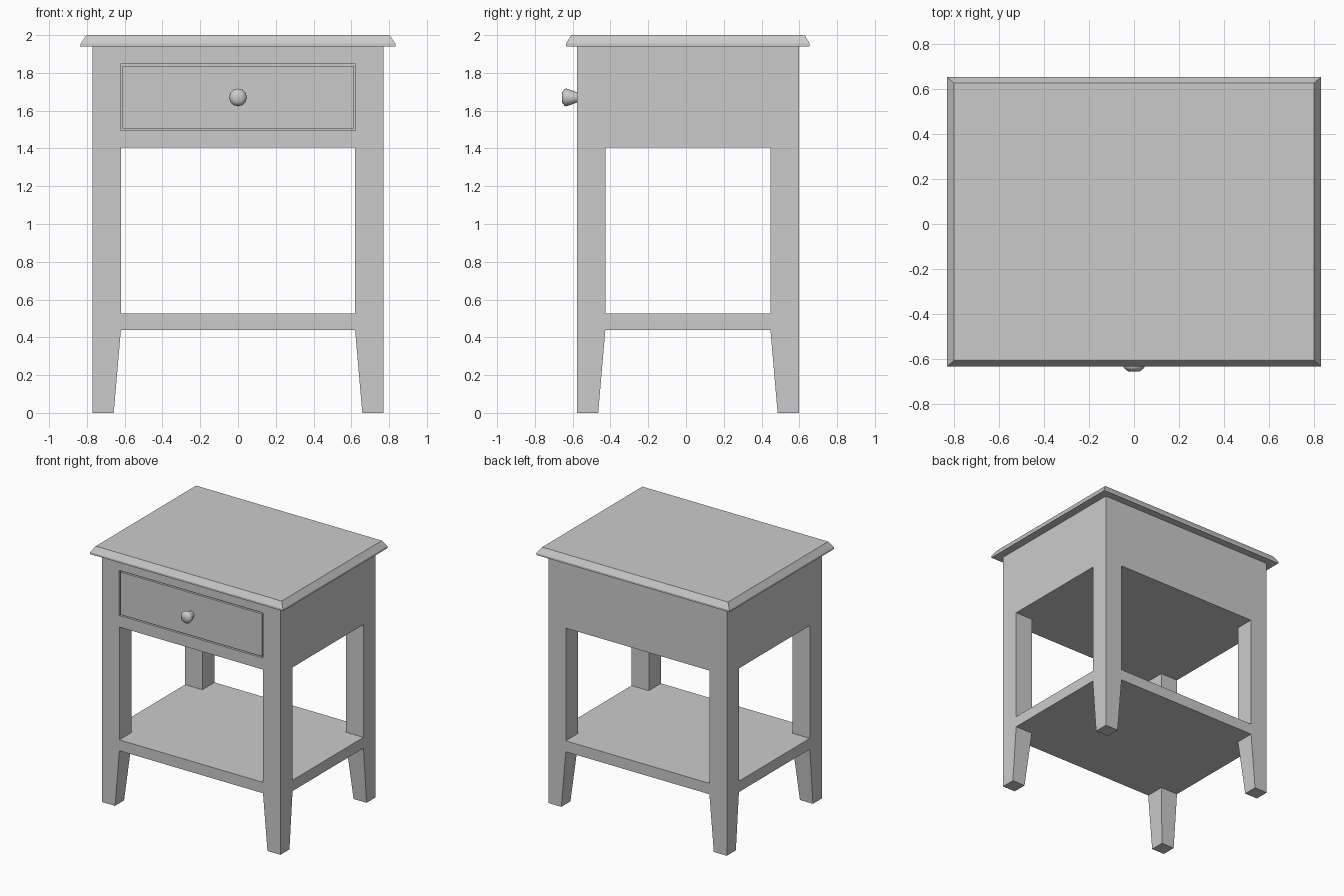
import bpy
import bmesh
import math
from mathutils import Matrix, Vector

if "Cube" in bpy.data.objects:
    bpy.data.objects.remove(bpy.data.objects["Cube"], do_unlink=True)

CY = 0.01                 # depth centre of the carcass
HX, HY = 0.77, 0.587      # carcass half width and half depth
FRONT = CY - HY
LEG, FOOT = 0.15, 0.112   # leg thickness above and at the floor

grey = bpy.data.materials.new("plain grey")
grey.use_nodes = True
grey.diffuse_color = (0.6, 0.6, 0.6, 1)
grey.node_tree.nodes["Principled BSDF"].inputs["Base Color"].default_value = (0.6, 0.6, 0.6, 1)


def finish(name, bm):
    bmesh.ops.recalc_face_normals(bm, faces=bm.faces)
    mesh = bpy.data.meshes.new(name)
    bm.to_mesh(mesh)
    bm.free()
    mesh.materials.append(grey)
    obj = bpy.data.objects.new(name, mesh)
    bpy.context.collection.objects.link(obj)
    return obj


def box(name, lo, hi):
    bm = bmesh.new()
    size = Vector(hi) - Vector(lo)
    mid = (Vector(hi) + Vector(lo)) / 2
    bmesh.ops.create_cube(bm, size=1, matrix=Matrix.Translation(mid) @ Matrix.Diagonal(size).to_4x4())
    return finish(name, bm)


def prism(name, outline, axis):
    """Extrude a (horizontal, z) outline right through the carcass along x or y."""
    bm = bmesh.new()
    if axis == "y":
        pts, step = [(u, -1, z) for u, z in outline], (0, 2, 0)
    else:
        pts, step = [(-1, CY + u, z) for u, z in outline], (2, 0, 0)
    face = bm.faces.new([bm.verts.new(p) for p in pts])
    ext = bmesh.ops.extrude_face_region(bm, geom=[face])
    bmesh.ops.translate(bm, vec=step, verts=[g for g in ext["geom"] if isinstance(g, bmesh.types.BMVert)])
    return finish(name, bm)


def cut(target, cutter):
    mod = target.modifiers.new("cut", "BOOLEAN")
    mod.operation = "DIFFERENCE"
    mod.solver = "EXACT"
    mod.object = cutter
    bpy.context.view_layer.objects.active = target
    bpy.ops.object.modifier_apply(modifier=mod.name)
    bpy.data.objects.remove(cutter, do_unlink=True)


# Carcass: a block opened up into legs, shelf and drawer case
frame = box("table_frame", (-HX, FRONT, 0), (HX, CY + HY, 1.94))
for axis, half in (("y", HX), ("x", HY)):
    a, b = half - LEG, half - FOOT
    cut(frame, prism("bay_cutter", [(-a, 0.525), (a, 0.525), (a, 1.405), (-a, 1.405)], axis))
    b2 = b + (b - a) * 0.1 / 0.44     # the taper carried below the floor
    cut(frame, prism("foot_cutter", [(-b2, -0.1), (b2, -0.1), (a, 0.44), (-a, 0.44)], axis))

# Drawer recess, with a flush drawer front set inside a narrow gap
cut(frame, box("drawer_cutter", (-0.622, FRONT - 0.1, 1.495), (0.622, FRONT + 0.04, 1.847)))
box("drawer_front", (-0.612, FRONT, 1.505), (0.612, FRONT + 0.04, 1.837))

# Table top: short upright edge, then a sloping bevel
bm = bmesh.new()
rings = []
for hx, hy, z in ((0.833, 0.645, 1.94), (0.833, 0.645, 1.955), (0.802, 0.618, 2.0)):
    rings.append([bm.verts.new((sx * hx, CY + sy * hy, z))
                  for sx, sy in ((-1, -1), (1, -1), (1, 1), (-1, 1))])
bm.faces.new(rings[0][::-1])
bm.faces.new(rings[-1])
for low, high in zip(rings, rings[1:]):
    for i in range(4):
        j = (i + 1) % 4
        bm.faces.new((low[i], low[j], high[j], high[i]))
finish("table_top", bm)

# Drawer knob: a turned profile of (radius, distance out from the drawer)
profile = [(0, -0.005), (0.027, -0.005), (0.027, 0), (0.047, 0.055), (0.045, 0.065), (0.026, 0.08), (0, 0.08)]
bm = bmesh.new()
verts = [bm.verts.new((r, FRONT - d, 1.67)) for r, d in profile]
edges = [bm.edges.new(pair) for pair in zip(verts, verts[1:])]
bmesh.ops.spin(bm, geom=verts + edges, cent=(0, 0, 1.67), axis=(0, 1, 0),
               angle=math.tau, steps=12, use_merge=True)
bmesh.ops.remove_doubles(bm, verts=bm.verts, dist=0.0005)
knob = finish("drawer_knob", bm)
bpy.ops.object.select_all(action="DESELECT")
knob.select_set(True)
bpy.context.view_layer.objects.active = knob
bpy.ops.object.shade_smooth_by_angle(angle=math.radians(50))
